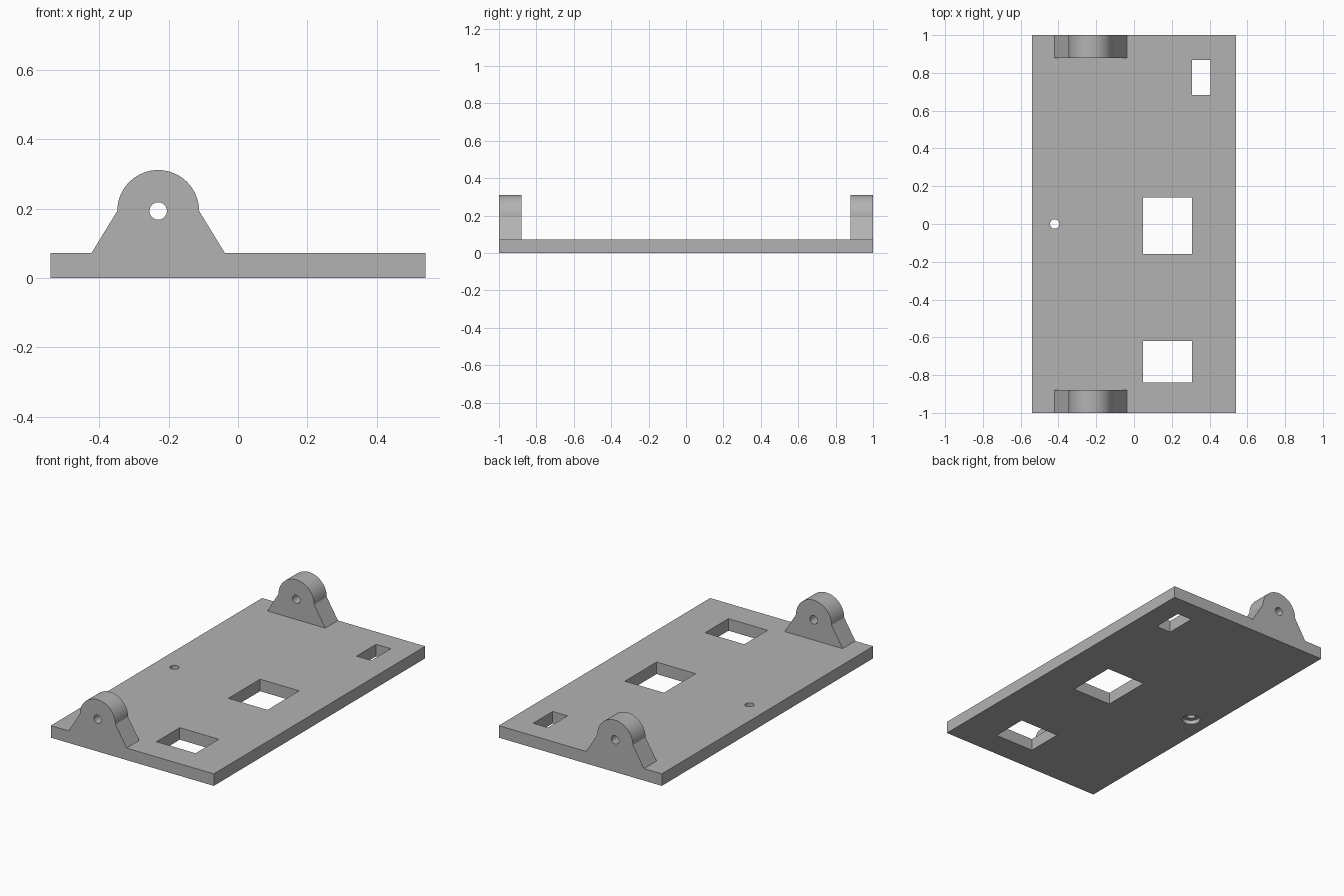
import bpy, bmesh
from math import cos, sin, pi, radians
from mathutils import Matrix

if "Cube" in bpy.data.objects:
    bpy.data.objects.remove(bpy.data.objects["Cube"])

HALF_WIDTH, THICK = 0.54, 0.072
LUG_X, PIN_Z, LUG_R, LUG_DEPTH = -0.23, 0.193, 0.118, 0.12

grey = bpy.data.materials.new("plain_grey")
grey.use_nodes = True
grey.diffuse_color = (0.45, 0.45, 0.45, 1)
grey.node_tree.nodes["Principled BSDF"].inputs["Base Color"].default_value = grey.diffuse_color


def finish(name, bm):
    bmesh.ops.recalc_face_normals(bm, faces=bm.faces)
    mesh = bpy.data.meshes.new(name)
    bm.to_mesh(mesh)
    bm.free()
    mesh.materials.append(grey)
    obj = bpy.data.objects.new(name, mesh)
    bpy.context.collection.objects.link(obj)
    return obj


def box(name, x0, x1, y0, y1, z0, z1):
    bm = bmesh.new()
    bmesh.ops.create_cube(bm, size=1)
    size = Matrix.Diagonal((x1 - x0, y1 - y0, z1 - z0, 1))
    move = Matrix.Translation(((x0 + x1) / 2, (y0 + y1) / 2, (z0 + z1) / 2))
    bm.transform(move @ size)
    return finish(name, bm)


def cylinder(name, radius, depth, centre, along_y=False):
    bm = bmesh.new()
    bmesh.ops.create_cone(bm, cap_ends=True, segments=48,
                          radius1=radius, radius2=radius, depth=depth)
    turn = Matrix.Rotation(pi / 2 if along_y else 0, 4, "X")
    bm.transform(Matrix.Translation(centre) @ turn)
    return finish(name, bm)


def cut(obj, cutter):
    # Subtract the cutter, bake the result and discard the cutter
    mod = obj.modifiers.new("cut", "BOOLEAN")
    mod.operation, mod.solver, mod.object = "DIFFERENCE", "EXACT", cutter
    bpy.context.view_layer.update()
    graph = bpy.context.evaluated_depsgraph_get()
    mesh = bpy.data.meshes.new_from_object(obj.evaluated_get(graph))
    obj.modifiers.clear()
    obj.data = mesh
    bpy.data.objects.remove(cutter)


def smooth(obj):
    bpy.ops.object.select_all(action="DESELECT")
    obj.select_set(True)
    bpy.context.view_layer.objects.active = obj
    bpy.ops.object.shade_smooth_by_angle(angle=radians(25))


# Base plate with three rectangular windows
plate = box("base_plate", -HALF_WIDTH, HALF_WIDTH, -1, 1, 0, THICK)
windows = [(0.048, 0.307, -0.16, 0.14),
           (0.048, 0.307, -0.84, -0.62),
           (0.307, 0.405, 0.683, 0.868)]
for window in windows:
    cut(plate, box("window_cutter", *window, -0.1, 0.2))

# Screw hole, counterbored from below
cut(plate, cylinder("screw_cutter", 0.025, 0.4, (-0.42, 0, 0)))
cut(plate, cylinder("counterbore_cutter", 0.05, 0.05, (-0.42, 0, 0)))
smooth(plate)


# Pivot lugs: round top on flared feet, drilled for a pin
def pivot_lug(name, y0):
    arc = [(LUG_X + LUG_R * cos(pi * i / 32), PIN_Z + LUG_R * sin(pi * i / 32))
           for i in range(33)]
    profile = [(LUG_X + 0.192, THICK)] + arc + [(LUG_X - 0.192, THICK)]
    bm = bmesh.new()
    face = bm.faces.new([bm.verts.new((x, y0, z)) for x, z in profile])
    side = bmesh.ops.extrude_face_region(bm, geom=[face])["geom"]
    verts = [v for v in side if isinstance(v, bmesh.types.BMVert)]
    bmesh.ops.translate(bm, verts=verts, vec=(0, LUG_DEPTH, 0))
    lug = finish(name, bm)
    cut(lug, cylinder("pin_cutter", 0.025, 0.4, (LUG_X, y0 + LUG_DEPTH / 2, PIN_Z), True))
    smooth(lug)


pivot_lug("front_pivot_lug", -1)
pivot_lug("back_pivot_lug", 1 - LUG_DEPTH)
